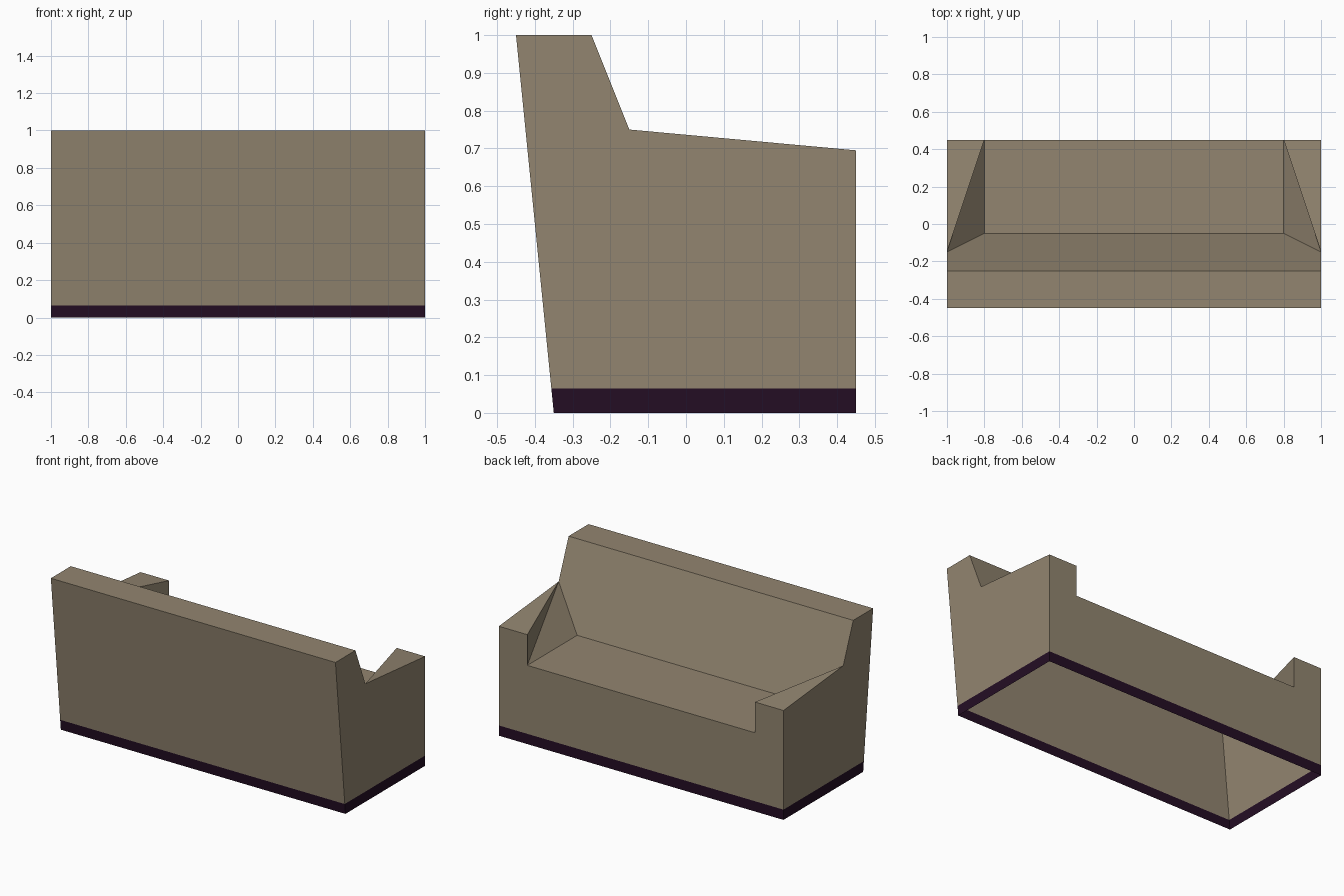
import bpy, bmesh

if "Cube" in bpy.data.objects:
    bpy.data.objects.remove(bpy.data.objects["Cube"])


def material(name, rgb):
    m = bpy.data.materials.new(name)
    m.diffuse_color = (*rgb, 1.0)
    m.use_nodes = True
    m.node_tree.nodes["Principled BSDF"].inputs["Base Color"].default_value = m.diffuse_color
    return m


fabric = material("taupe_fabric", (0.288, 0.235, 0.162))
trim = material("dark_plum_trim", (0.0176, 0.004, 0.0176))
BAND = 0.065      # height of the dark base strip
ARM_FRONT = 0.695

# Corner points of the right half of the sofa (open underneath)
P = {
    # outer side profile
    "back_foot": (1, -0.35, 0), "back_top": (1, -0.45, 1),
    "rest_top": (1, -0.25, 1), "arm_back": (1, -0.15, 0.75),
    "arm_front": (1, 0.45, ARM_FRONT), "front_foot": (1, 0.45, 0),
    # inner arm and seat corners
    "arm_inner": (0.8, 0.45, ARM_FRONT), "seat_front": (0.8, 0.45, 0.5),
    "seat_back": (0.8, -0.05, 0.5),
    # centre line
    "c_back_foot": (0, -0.35, 0), "c_back_top": (0, -0.45, 1),
    "c_rest_top": (0, -0.25, 1), "c_seat_back": (0, -0.05, 0.5),
    "c_seat_front": (0, 0.45, 0.5), "c_front_foot": (0, 0.45, 0),
}
FACES = [
    "back_foot front_foot arm_front arm_back rest_top back_top",        # side
    "c_back_foot back_foot back_top c_back_top",                        # rear
    "c_back_top back_top rest_top c_rest_top",                          # top
    "c_rest_top rest_top arm_back seat_back c_seat_back",               # backrest
    "c_seat_back seat_back seat_front c_seat_front",                    # seat
    "c_seat_front seat_front arm_inner arm_front front_foot c_front_foot",  # front
    "arm_back arm_front arm_inner",                                     # arm top
    "arm_back arm_inner seat_front",                                    # arm inside
    "arm_back seat_front seat_back",
]

bm = bmesh.new()
verts = {n: bm.verts.new(co) for n, co in P.items()}
for f in FACES:
    bm.faces.new([verts[n] for n in f.split()])
bmesh.ops.recalc_face_normals(bm, faces=bm.faces[:])
bm.normal_update()
if max(bm.faces, key=lambda f: f.calc_center_median().z).normal.z < 0:
    bmesh.ops.reverse_faces(bm, faces=bm.faces[:])

# Cut the base strip and colour it by height
bmesh.ops.bisect_plane(bm, geom=bm.verts[:] + bm.edges[:] + bm.faces[:],
                       plane_co=(0, 0, BAND), plane_no=(0, 0, 1))
for f in bm.faces:
    f.material_index = int(f.calc_center_median().z < BAND)
    f.smooth = False

mesh = bpy.data.meshes.new("sofa_body")
bm.to_mesh(mesh)
bm.free()
mesh.materials.append(fabric)
mesh.materials.append(trim)
sofa = bpy.data.objects.new("sofa_body", mesh)
bpy.context.collection.objects.link(sofa)

# Mirror the half to the other side
mod = sofa.modifiers.new("mirror", 'MIRROR')
mod.use_clip = True
